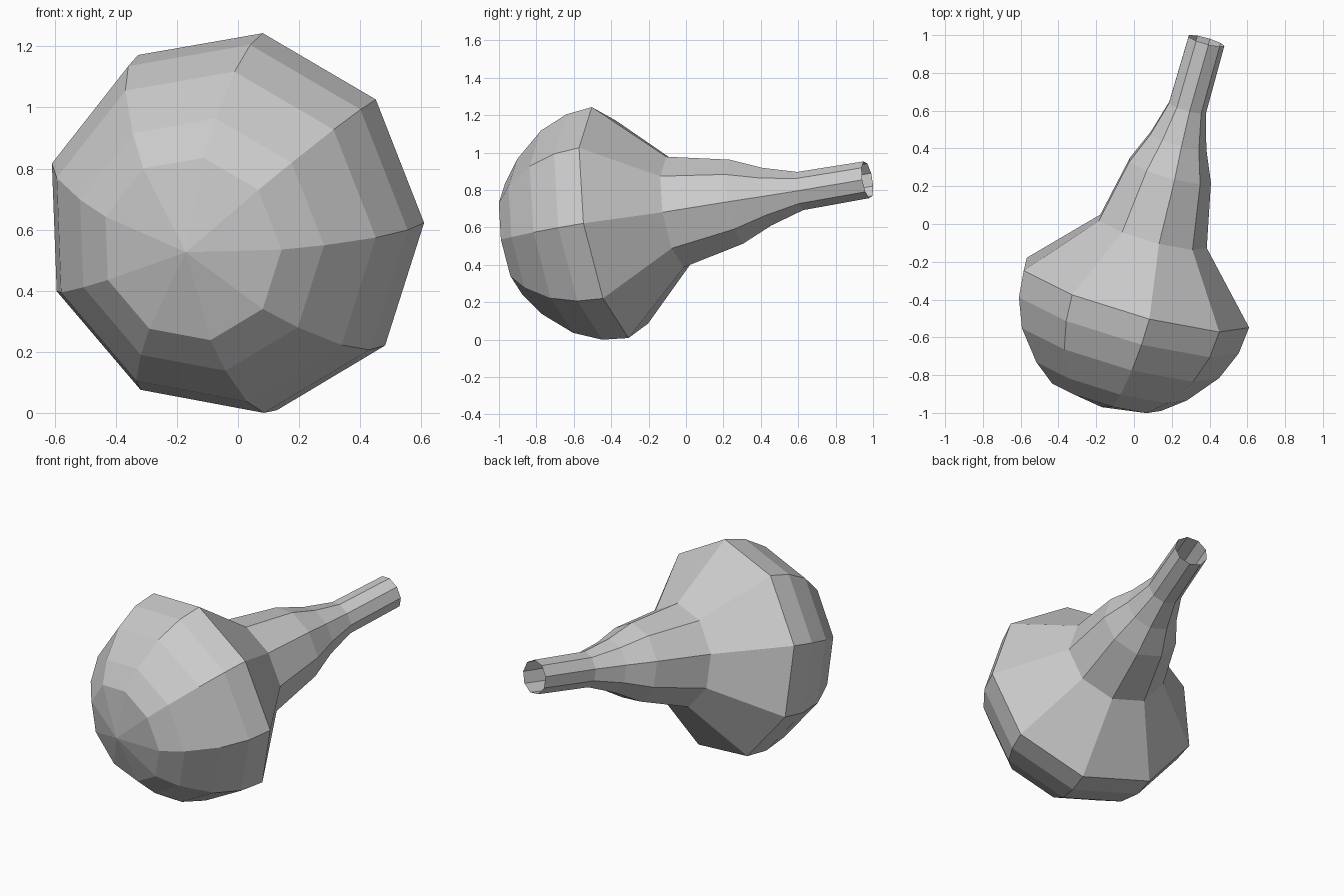
import bpy, bmesh, math
from mathutils import Vector

if "Cube" in bpy.data.objects:
    bpy.data.objects.remove(bpy.data.objects["Cube"])

SIDES = 9
# profile: (distance along axis from the tip, radius)
profile = [(0.067, 0.307), (0.16, 0.425), (0.322, 0.556), (0.48, 0.620),
           (0.626, 0.635), (0.975, 0.304), (1.317, 0.231), (1.486, 0.158),
           (1.67, 0.105), (2.043, 0.101)]

# tilted axis of the bulb and its neck
tip = Vector((-0.18, -0.973, 0.53))
axis = Vector((0.270, 0.949, 0.161)).normalized()
u = Vector((0.083, -0.129, 0.618))
u = (u - axis * u.dot(axis)).normalized()
v = axis.cross(u)

# faceted bulb flask, open at the neck
bm = bmesh.new()
apex = bm.verts.new(tip)
rings = []
for t, r in profile:
    ring = []
    for i in range(SIDES):
        a = 2 * math.pi * i / SIDES
        ring.append(bm.verts.new(tip + axis * t + (u * math.cos(a) + v * math.sin(a)) * r))
    rings.append(ring)
for i in range(SIDES):
    j = (i + 1) % SIDES
    bm.faces.new((apex, rings[0][j], rings[0][i]))
    for lo, hi in zip(rings, rings[1:]):
        bm.faces.new((lo[i], lo[j], hi[j], hi[i]))
bmesh.ops.recalc_face_normals(bm, faces=bm.faces[:])

# stand on the ground, centred
xs, ys, zs = zip(*(p.co for p in bm.verts))
shift = Vector((-(min(xs) + max(xs)) / 2, -(min(ys) + max(ys)) / 2, -min(zs)))
bmesh.ops.translate(bm, verts=bm.verts[:], vec=shift)

mesh = bpy.data.meshes.new("bulb_flask")
bm.to_mesh(mesh)
bm.free()
bpy.context.collection.objects.link(bpy.data.objects.new("bulb_flask", mesh))
